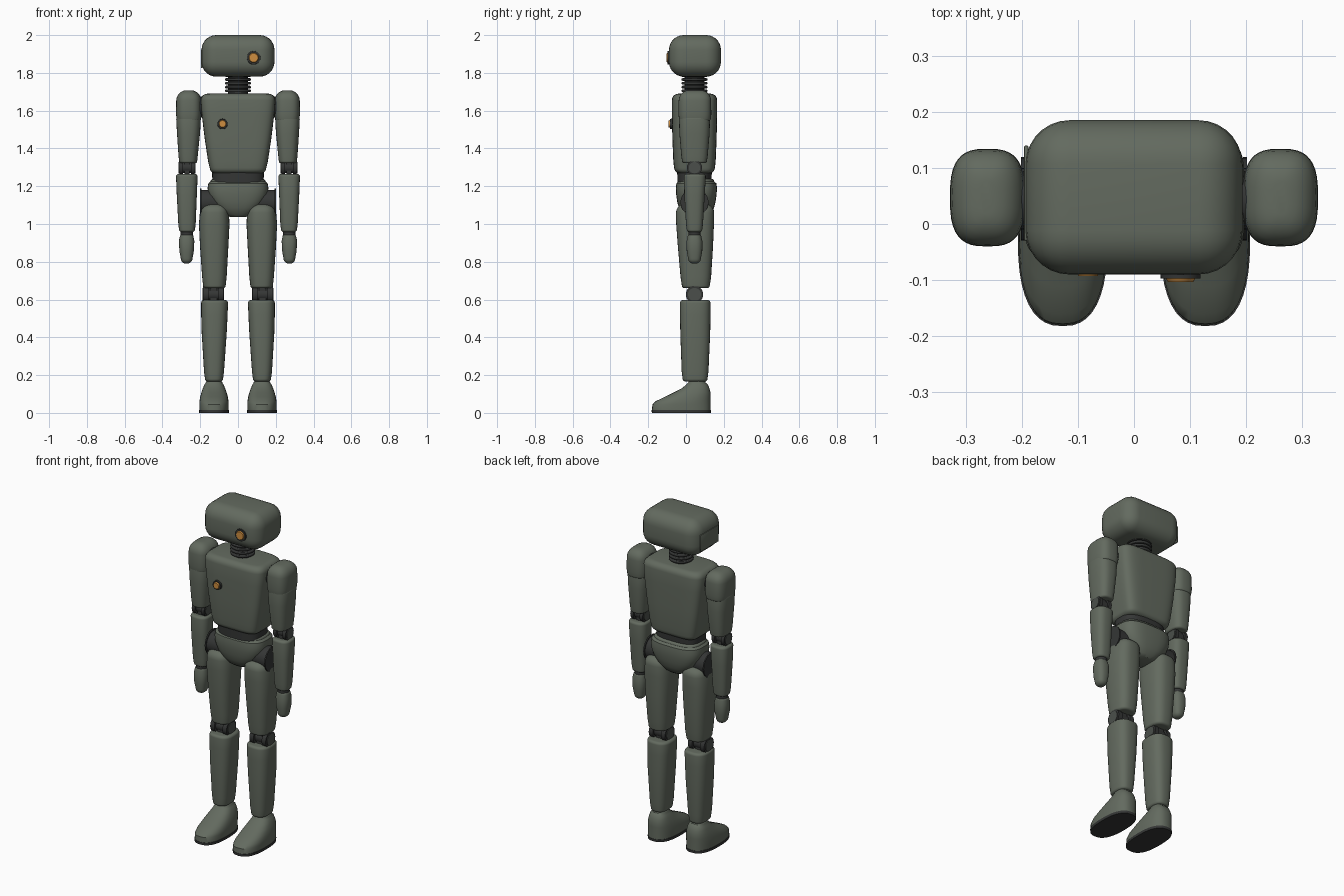
import bpy, bmesh, math
from mathutils import Matrix, Vector

if "Cube" in bpy.data.objects:
    bpy.data.objects.remove(bpy.data.objects["Cube"])


def material(name, rgb):
    m = bpy.data.materials.new(name)
    m.diffuse_color = (*rgb, 1)
    m.use_nodes = True
    m.node_tree.nodes["Principled BSDF"].inputs["Base Color"].default_value = m.diffuse_color
    return m


SHELL = material("grey green shell", (0.125, 0.145, 0.115))
DARK = material("dark joint", (0.035, 0.037, 0.036))
PIN = material("joint grey", (0.07, 0.078, 0.07))
AMBER = material("amber lens", (0.62, 0.27, 0.05))
YC = 0.045  # depth of the body's centre line


def finish(bm, name, mat, mirror=False, angle=35):
    bmesh.ops.recalc_face_normals(bm, faces=bm.faces)
    me = bpy.data.meshes.new(name)
    bm.to_mesh(me)
    bm.free()
    me.materials.append(mat)
    for p in me.polygons:
        p.use_smooth = True
    me.set_sharp_from_angle(angle=math.radians(angle))
    ob = bpy.data.objects.new(name, me)
    bpy.context.collection.objects.link(ob)
    if mirror:
        ob.modifiers.new("Mirror", 'MIRROR').use_mirror_merge = False
    return ob


def loft(name, secs, mat, n=2.6, r_bot=0.0, r_top=0.0, mirror=False, count=40):
    """Stack superellipse sections (z, cx, cy, hx, hy), bottom to top, with rounded ends."""
    rings = [tuple(s) for s in secs]

    def rounded(sec, r, d):
        z, cx, cy, hx, hy = sec
        out = []
        for i in range(6):
            a = math.pi / 2 * i / 5
            inset = r * (1 - math.sin(a))
            out.append((z + d * r * (1 - math.cos(a)), cx, cy, hx - inset, hy - inset))
        return out

    if r_bot:
        rings = rounded(rings[0], r_bot, 1) + rings[1:]
    if r_top:
        rings = rings[:-1] + rounded(rings[-1], r_top, -1)[::-1]
    bm = bmesh.new()
    loops = []
    for z, cx, cy, hx, hy in rings:
        loop = []
        for i in range(count):
            t = 2 * math.pi * i / count
            c, s = math.cos(t), math.sin(t)
            loop.append(bm.verts.new((
                cx + hx * math.copysign(abs(c) ** (2 / n), c),
                cy + hy * math.copysign(abs(s) ** (2 / n), s), z)))
        loops.append(loop)
    for a, b in zip(loops, loops[1:]):
        for i in range(count):
            j = (i + 1) % count
            bm.faces.new((a[i], a[j], b[j], b[i]))
    bm.faces.new(loops[0][::-1])
    bm.faces.new(loops[-1])
    return finish(bm, name, mat, mirror)


def box(name, lo, hi, mat, bevel=0.0, segs=7, mirror=False):
    lo, hi = Vector(lo), Vector(hi)
    bm = bmesh.new()
    bmesh.ops.create_cube(bm, size=1, matrix=Matrix.Translation((lo + hi) / 2)
                          @ Matrix.Diagonal((*(hi - lo), 1)))
    if bevel:
        bmesh.ops.bevel(bm, geom=bm.edges[:], offset=bevel, segments=segs,
                        profile=0.5, affect='EDGES')
    return finish(bm, name, mat, mirror)


def rod(name, a, b, r, mat, r2=None, mirror=False, count=32):
    a, b = Vector(a), Vector(b)
    rot = Vector((0, 0, 1)).rotation_difference(b - a).to_matrix().to_4x4()
    bm = bmesh.new()
    bmesh.ops.create_cone(bm, cap_ends=True, segments=count, radius1=r,
                          radius2=r if r2 is None else r2, depth=(b - a).length,
                          matrix=Matrix.Translation((a + b) / 2) @ rot)
    return finish(bm, name, mat, mirror)


def lamp(name, x, z, y_surface, r, out):
    """Amber lens in a dark ring on the front."""
    rod(name + "_ring", (x, y_surface + 0.03, z), (x, y_surface - out * 0.6, z), r, DARK, r * 0.93)
    rod(name + "_lens", (x, y_surface, z), (x, y_surface - out, z), r * 0.82, AMBER, r * 0.6)


def hinge(name, x, z, r, half):
    """Spool joint: core, two rims, end pins and a link to the limbs."""
    rod(name + "_core", (x - half, YC, z), (x + half, YC, z), r * 0.72, DARK, mirror=True)
    w = half * 0.5
    for tag, d in (("inner", -1), ("outer", 1)):
        rod(f"{name}_{tag}_rim", (x + d * (half - w), YC, z), (x + d * half, YC, z), r, DARK, mirror=True)
        rod(f"{name}_{tag}_pin", (x + d * half, YC, z), (x + d * (half + 0.003), YC, z),
            r * 0.75, PIN, mirror=True)
    box(name + "_link", (x - half * 0.35, YC - r * 0.6, z - r * 1.3),
        (x + half * 0.35, YC + r * 0.6, z + r * 1.3), DARK, mirror=True)


# head, side panel and eye
box("head", (-0.193, -0.09, 1.78), (0.193, 0.185, 2.0), SHELL, 0.078)
box("head_side_panel", (-0.196, -0.03, 1.825), (-0.188, 0.14, 1.925), SHELL, 0.003, 2)
lamp("eye", 0.083, 1.88, -0.089, 0.038, 0.014)

# neck bellows
rod("neck_core", (0, YC, 1.67), (0, YC, 1.80), 0.052, DARK)
for i in range(5):
    z = 1.705 + i * 0.02
    loft("neck_ring", [(z - 0.007, 0, YC, 0.068, 0.068), (z + 0.007, 0, YC, 0.068, 0.068)],
         DARK, 2, 0.005, 0.005)

# torso, chest lamp and waist
loft("torso", [(1.268, 0, YC, 0.150, 0.108), (1.33, 0, YC, 0.158, 0.112),
               (1.45, 0, YC, 0.176, 0.117), (1.58, 0, YC, 0.192, 0.120),
               (1.69, 0, YC, 0.197, 0.120)], SHELL, 5, 0.03, 0.035, count=64)
lamp("chest_lamp", -0.082, 1.53, -0.073, 0.029, 0.02)
loft("waist", [(1.21, 0, YC, 0.135, 0.09), (1.29, 0, YC, 0.138, 0.092)], DARK, 3)

# pelvis
loft("pelvis", [(1.038, 0, 0.055, 0.045, 0.06), (1.05, 0, 0.055, 0.07, 0.076),
                (1.085, 0, 0.055, 0.117, 0.093), (1.12, 0, 0.055, 0.142, 0.102),
                (1.155, 0, 0.055, 0.157, 0.107), (1.19, 0, 0.055, 0.161, 0.109),
                (1.215, 0, 0.055, 0.157, 0.106), (1.238, 0, 0.055, 0.145, 0.094)],
     SHELL, 3, r_top=0.012)

# hips
rod("hip_axle", (0.07, YC, 1.115), (0.195, YC, 1.115), 0.066, DARK, mirror=True)
rod("hip_cap", (0.194, YC, 1.115), (0.201, YC, 1.115), 0.074, DARK, mirror=True)

# arms
rod("shoulder_axle", (0.16, YC, 1.62), (0.23, YC, 1.62), 0.055, DARK, mirror=True)
loft("shoulder", [(1.545, 0.261, 0.047, 0.064, 0.084), (1.58, 0.261, 0.047, 0.067, 0.087),
                  (1.708, 0.261, 0.047, 0.066, 0.086)], SHELL, 2.9, 0.012, 0.055, True)
loft("upper_arm", [(1.322, 0.264, YC, 0.048, 0.066), (1.36, 0.264, YC, 0.051, 0.070),
                   (1.48, 0.262, YC, 0.061, 0.080), (1.575, 0.262, YC, 0.065, 0.082)],
     SHELL, 2.7, 0.012, 0.02, True)
hinge("elbow", 0.27, 1.298, 0.04, 0.041)
loft("forearm", [(0.958, 0.27, YC, 0.042, 0.041), (1.0, 0.27, YC, 0.046, 0.045),
                 (1.15, 0.271, YC, 0.053, 0.054), (1.265, 0.271, 0.047, 0.057, 0.058)],
     SHELL, 2.7, 0.012, 0.014, True)
rod("wrist", (0.271, YC, 0.92), (0.271, YC, 0.98), 0.033, DARK, mirror=True)
loft("hand", [(0.79, 0.272, YC, 0.031, 0.034), (0.855, 0.272, YC, 0.038, 0.041),
              (0.91, 0.272, YC, 0.041, 0.042), (0.944, 0.272, YC, 0.036, 0.036)],
     SHELL, 2.4, 0.028, 0.01, True)

# legs
loft("thigh", [(0.66, 0.125, 0.052, 0.060, 0.074), (0.72, 0.125, 0.052, 0.065, 0.081),
               (0.88, 0.126, 0.050, 0.075, 0.093), (1.0, 0.126, 0.048, 0.081, 0.100),
               (1.105, 0.125, 0.048, 0.077, 0.101)], SHELL, 2.7, 0.015, 0.045, True)
hinge("knee", 0.13, 0.627, 0.046, 0.054)
loft("shin", [(0.166, 0.127, 0.048, 0.048, 0.066), (0.22, 0.127, 0.048, 0.053, 0.071),
              (0.42, 0.126, 0.049, 0.066, 0.079), (0.52, 0.125, 0.049, 0.070, 0.081),
              (0.597, 0.124, 0.049, 0.071, 0.081)], SHELL, 2.7, 0.015, 0.015, True)
rod("ankle", (0.127, 0.05, 0.13), (0.127, 0.05, 0.19), 0.036, DARK, mirror=True)

# feet: (z, toe y, heel y, half width)
foot = [(0.013, -0.180, 0.130, 0.077), (0.045, -0.178, 0.130, 0.078), (0.062, -0.160, 0.130, 0.077),
        (0.085, -0.112, 0.130, 0.073), (0.108, -0.065, 0.130, 0.067), (0.130, -0.022, 0.124, 0.059),
        (0.150, 0.002, 0.116, 0.051), (0.168, 0.012, 0.104, 0.044)]
loft("foot", [(z, 0.127, (a + b) / 2, w, (b - a) / 2) for z, a, b, w in foot],
     SHELL, 2.5, r_top=0.008, mirror=True)
loft("sole", [(0, 0.127, -0.025, 0.079, 0.156), (0.015, 0.127, -0.025, 0.080, 0.157)],
     DARK, 2.5, mirror=True)
